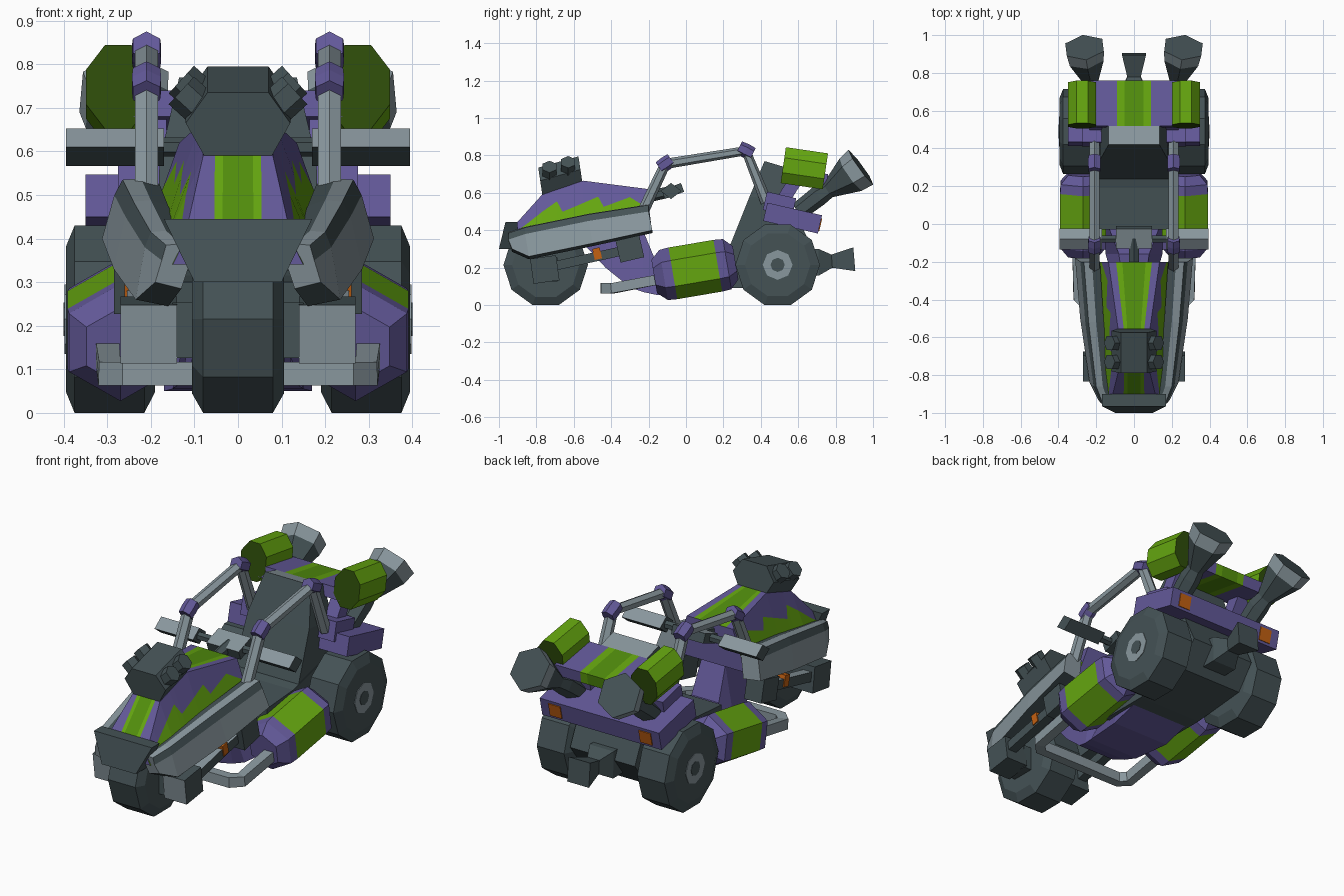
import bpy, bmesh
from math import cos, sin, pi, radians
from mathutils import Vector, Matrix

if "Cube" in bpy.data.objects:
    bpy.data.objects.remove(bpy.data.objects["Cube"], do_unlink=True)


def colour(name, rgb):
    m = bpy.data.materials.new(name)
    m.use_nodes = True
    m.diffuse_color = (*rgb, 1)
    m.node_tree.nodes["Principled BSDF"].inputs["Base Color"].default_value = (*rgb, 1)
    return m


PURPLE = colour("purple", (0.125, 0.1, 0.32))
GREEN = colour("green", (0.13, 0.38, 0.005))
MID_GREEN = colour("mid_green", (0.085, 0.275, 0.004))
DEEP_GREEN = colour("deep_green", (0.027, 0.073, 0.003))
DARK = colour("dark_grey", (0.058, 0.084, 0.091))
LIGHT = colour("light_grey", (0.25, 0.31, 0.34))
ORANGE = colour("orange", (0.55, 0.12, 0.006))


def finish(name, bm, mats, mirror):
    bmesh.ops.recalc_face_normals(bm, faces=bm.faces)
    me = bpy.data.meshes.new(name)
    bm.to_mesh(me)
    bm.free()
    for m in mats:
        me.materials.append(m)
    ob = bpy.data.objects.new(name, me)
    bpy.context.collection.objects.link(ob)
    if mirror:
        ob.modifiers.new("mirror", "MIRROR")
    return ob


def paint(ob, mat, rule):
    """Give a second colour to the faces whose normal passes the rule."""
    ob.data.materials.append(mat)
    for p in ob.data.polygons:
        if rule(p.normal):
            p.material_index = len(ob.data.materials) - 1


def loft(name, rings, mats, mirror=False, rule=None):
    """Skin rings of points; rule(ring, edge) picks the index into mats."""
    bm = bmesh.new()
    rows = [[bm.verts.new(p) for p in r] for r in rings]
    n = len(rows[0])
    for i in range(len(rows) - 1):
        for j in range(n):
            k = (j + 1) % n
            f = bm.faces.new((rows[i][j], rows[i][k], rows[i + 1][k], rows[i + 1][j]))
            if rule:
                f.material_index = int(rule(i, j))
    bm.faces.new(rows[0])
    bm.faces.new(rows[-1])
    return finish(name, bm, mats, mirror)


def tube(name, pts, radii, mats, n=6, phase=pi / 2, mirror=False, squash=1, rule=None):
    pts = [Vector(p) for p in pts]
    if not isinstance(radii, (list, tuple)):
        radii = [radii] * len(pts)
    rings = []
    for i, p in enumerate(pts):
        a, b = pts[max(i - 1, 0)], pts[min(i + 1, len(pts) - 1)]
        t = (b - a).normalized()
        if 0 < i < len(pts) - 1:
            t = ((p - a).normalized() + (b - p).normalized()).normalized()
        side = t.cross(Vector((0, 0, 1))).normalized()
        up = side.cross(t)
        rings.append([p + radii[i] * (side * cos(phase + 2 * pi * k / n) * squash
                                      + up * sin(phase + 2 * pi * k / n)) for k in range(n)])
    return loft(name, rings, mats, mirror, rule)


def box(name, centre, size, mat, tilt=0, mirror=False):
    bm = bmesh.new()
    m = (Matrix.Translation(centre) @ Matrix.Rotation(radians(tilt), 4, 'X')
         @ Matrix.Diagonal((*size, 1)))
    bmesh.ops.create_cube(bm, size=1, matrix=m)
    return finish(name, bm, [mat], mirror)


def frame(y0, y1, x, z0, z1):
    return [(-x, y0, z0), (x, y0, z0), (x, y1, z1), (-x, y1, z1)]


# Wheels
R = 0.226
tube("front_wheel", [(x, -0.75, 0.215) for x in (-0.105, -0.08, 0.08, 0.105)],
     [0.18, R, R, 0.18], [DARK], 10, 0)
tube("rear_wheel", [(x, 0.49, 0.215) for x in (0.19, 0.215, 0.375, 0.395)],
     [0.175, R, R, 0.175], [DARK], 10, 0, True)
for nm, x, r, mat in (("hub_ring", 0.393, 0.08, LIGHT), ("hub_centre", 0.395, 0.038, DARK)):
    tube(nm, [(x, 0.49, 0.215), (x + 0.005, 0.49, 0.215)], r, [mat], 8, 0, True)

# Nose with centre stripe and flame band on each side
keys = [(-0.95, 0.39, 0.055, 0.125, 0.15, 0.34), (-0.77, 0.59, 0.053, 0.08, 0.18, 0.36),
        (-0.55, 0.665, 0.055, 0.085, 0.19, 0.38), (-0.2, 0.62, 0.095, 0.135, 0.21, 0.41)]


def station(y):
    for a, b in zip(keys, keys[1:]):
        if y <= b[0]:
            t = (y - a[0]) / (b[0] - a[0])
            return [u + (v - u) * t for u, v in zip(a, b)]


rings = []
for i, y in enumerate((-0.95, -0.86, -0.77, -0.69, -0.66, -0.55, -0.47, -0.44, -0.3, -0.2)):
    y, zt, ws, wt, wb, zb = station(y)
    f = (0.5, 0.55, 0.6, 0.75, 0.5, 0.58, 0.72, 0.52, 0.76, 0.5)[i]
    half = [(ws * 0.65, zt), (ws, zt), (wt, zt), (wb + (wt - wb) * f, zb + (zt - zb) * f), (wb, zb)]
    rings.append([(x, y, z) for x, z in half] + [(-x, y, z) for x, z in reversed(half)])
loft("nose", rings, [PURPLE, GREEN, MID_GREEN],
     rule=lambda i, j: 2 if j == 9 else j in (0, 3, 5, 8))

# Nose shield and side fairings
loft("nose_shield", [[(-0.17, y, 0.445), (0.17, y, 0.445), (0.1, y - d, 0.3), (-0.1, y - d, 0.3)]
                     for y, d in ((-0.965, 0.035), (-0.9, 0))], [DARK])
fairing = [(-0.95, 0.1, 0.165, 0.19, 0.385, 0.3), (-0.86, 0.13, 0.2, 0.235, 0.415, 0.26),
           (-0.52, 0.16, 0.24, 0.285, 0.485, 0.33), (-0.2, 0.18, 0.265, 0.312, 0.535, 0.4)]
loft("side_fairing", [[(x0, y, zt - 0.01), ((x0 + x1) / 2, y, zt + 0.003), (x1, y, zt),
                       (x1 * 0.6 + x2 * 0.4, y, zt - 0.035), (x2, y + 0.02, zb),
                       (x0 + 0.03, y + 0.02, zb - 0.015)]
                      for y, x0, x1, x2, zt, zb in fairing],
     [LIGHT, DARK], True, lambda i, j: j in (0, 2, 4, 5))

# Engine block with four stub pipes
loft("engine_block", [[(x, y + (0.77 - z) * 0.15, z + d) for x, z in
                       ((0.07, 0.77), (0.12, 0.7), (0.055, 0.585), (-0.055, 0.585),
                        (-0.12, 0.7), (-0.07, 0.77))] for y, d in ((-0.79, -0.035), (-0.575, 0.025))], [DARK])
for y, z in ((-0.73, 0.685), (-0.63, 0.71)):
    tube("engine_pipe", [(0.07, y, z), (0.13, y, z + 0.055)], 0.043, [DARK], mirror=True)

# Front suspension
tube("front_axle", [(-0.15, -0.75, 0.19), (0.15, -0.75, 0.19)], 0.09, [DARK], 4, pi / 4)
fork = box("fork_box", (0.205, -0.755, 0.19), (0.13, 0.14, 0.135), DARK, 8, True)
paint(fork, LIGHT, lambda n: n.y < -0.8)
arm = tube("fork_arm", [(0.23, -0.7, 0.21), (0.23, -0.34, 0.29)], 0.035, [DARK], 4, pi / 4, True)
paint(arm, LIGHT, lambda n: n.z > 0.8)
box("fork_mount", (0.235, -0.3, 0.3), (0.1, 0.13, 0.12), DARK, 13, True)
box("side_marker", (0.238, -0.475, 0.275), (0.045, 0.04, 0.06), ORANGE, 13, True)

# Lower hull, a narrow spine over a wider floor
loft("hull", [[(-xb, y, zb), (xb, y, zb), (xt, y, zt), (-xt, y, zt)] for y, xb, xt, zb, zt in
              ((-0.55, 0.06, 0.06, 0.33, 0.36), (-0.43, 0.08, 0.07, 0.2, 0.38),
               (-0.3, 0.11, 0.07, 0.095, 0.42), (-0.23, 0.13, 0.07, 0.07, 0.4),
               (-0.16, 0.15, 0.08, 0.055, 0.23), (0.05, 0.17, 0.16, 0.05, 0.22),
               (0.2, 0.17, 0.17, 0.09, 0.2))], [PURPLE])

# Chassis and seat
side = [(0.0, 0.09), (0.28, 0.09), (0.6, 0.12), (0.7, 0.25), (0.62, 0.42), (0.25, 0.33), (0.0, 0.27)]
loft("chassis", [[(x, y, z) for y, z in side] for x in (-0.19, 0.19)], [DARK])
box("seat_cushion", (0, 0.11, 0.26), (0.38, 0.27, 0.1), DARK, 4)
back = loft("seat_back", [frame(0.22, 0.52, 0.19, 0.28, 0.28), frame(0.34, 0.54, 0.18, 0.58, 0.56),
                          frame(0.42, 0.52, 0.135, 0.77, 0.74)], [DARK])
paint(back, LIGHT, lambda n: n.z > 0.8)

# Steering
grip = tube("handlebar_grip", [(0.17, -0.08, 0.61), (0.395, -0.08, 0.61)], 0.043, [DARK], 4, 0, True, 1.3)
paint(grip, LIGHT, lambda n: n.z > 0.3)
tube("handlebar", [(-0.2, -0.08, 0.61), (0.2, -0.08, 0.61)], 0.022, [DARK])
dash = box("steering_block", (0, -0.07, 0.61), (0.19, 0.11, 0.05), DARK, 20)
paint(dash, LIGHT, lambda n: n.z > 0.8)
tube("steering_column", [(0, -0.24, 0.57), (0, -0.07, 0.61)], 0.03, [DARK])

# Roll cage
cage = [(0.21, -0.23, 0.5), (0.21, -0.11, 0.755), (0.21, 0.32, 0.825), (0.21, 0.43, 0.55)]
tube("roll_cage", cage, 0.031, [LIGHT], mirror=True)
for p, d in ((cage[1], (0, 0.032, 0.022)), (cage[2], (0, 0.036, -0.018))):
    p, d = Vector(p), Vector(d)
    tube("cage_joint", [p - d, p, p + d], [0.036, 0.039, 0.036], [PURPLE], mirror=True)

# Side tanks with green band, and nudge bar
tube("side_tank", [(0.27, y, 0.19 + (y - 0.05) * 0.17) for y in (-0.17, -0.12, -0.07, 0.17, 0.22, 0.265)],
     [0.09, 0.136, 0.14, 0.14, 0.136, 0.09], [PURPLE, GREEN], mirror=True, rule=lambda i, j: i == 2)
tube("nudge_bar", [(0.3, -0.13, 0.14), (0.295, -0.39, 0.09), (0.255, -0.43, 0.09), (0.0, -0.43, 0.09)],
     0.038, [LIGHT], 4, pi / 4, True)

# Rear deck with tail lights
box("rear_deck", (0, 0.57, 0.465), (0.7, 0.3, 0.1), PURPLE, -13)
box("rear_deck_shoulder", (0.215, 0.5, 0.54), (0.12, 0.16, 0.1), PURPLE, -13, True)
box("tail_light", (0.265, 0.716, 0.43), (0.07, 0.009, 0.07), ORANGE, -13, True)

# Spoiler
loft("spoiler", [[(x, 0.52, 0.74), (x, 0.76, 0.7), (x, 0.75, 0.64), (x, 0.51, 0.68)]
                 for x in (-0.24, -0.09, -0.05, 0.05, 0.09, 0.24)], [PURPLE, GREEN, MID_GREEN],
     rule=lambda i, j: (0, 1, 2, 1, 0)[i])
end = tube("spoiler_end", [(0.275, 0.52, 0.748), (0.275, 0.745, 0.715)], 0.105, [GREEN], 8, pi / 8, True, 0.76)
paint(end, DEEP_GREEN, lambda n: abs(n.y) > 0.8)
tube("spoiler_strut", [(0.2, 0.48, 0.5), (0.2, 0.6, 0.69)], 0.05, [PURPLE], 4, pi / 4, True)

# Exhausts
tube("exhaust", [(0.22, 0.6, 0.5), (0.225, 0.71, 0.585), (0.23, 0.76, 0.615), (0.255, 0.88, 0.697),
                 (0.262, 0.935, 0.737)], [0.05, 0.055, 0.045, 0.105, 0.114], [DARK, LIGHT], mirror=True,
     rule=lambda i, j: i == 3)
tube("centre_exhaust", [(0, 0.62, 0.23), (0, 0.71, 0.23), (0, 0.78, 0.235), (0, 0.9, 0.245)],
     [0.1, 0.1, 0.05, 0.09], [DARK], 4, pi / 4)
